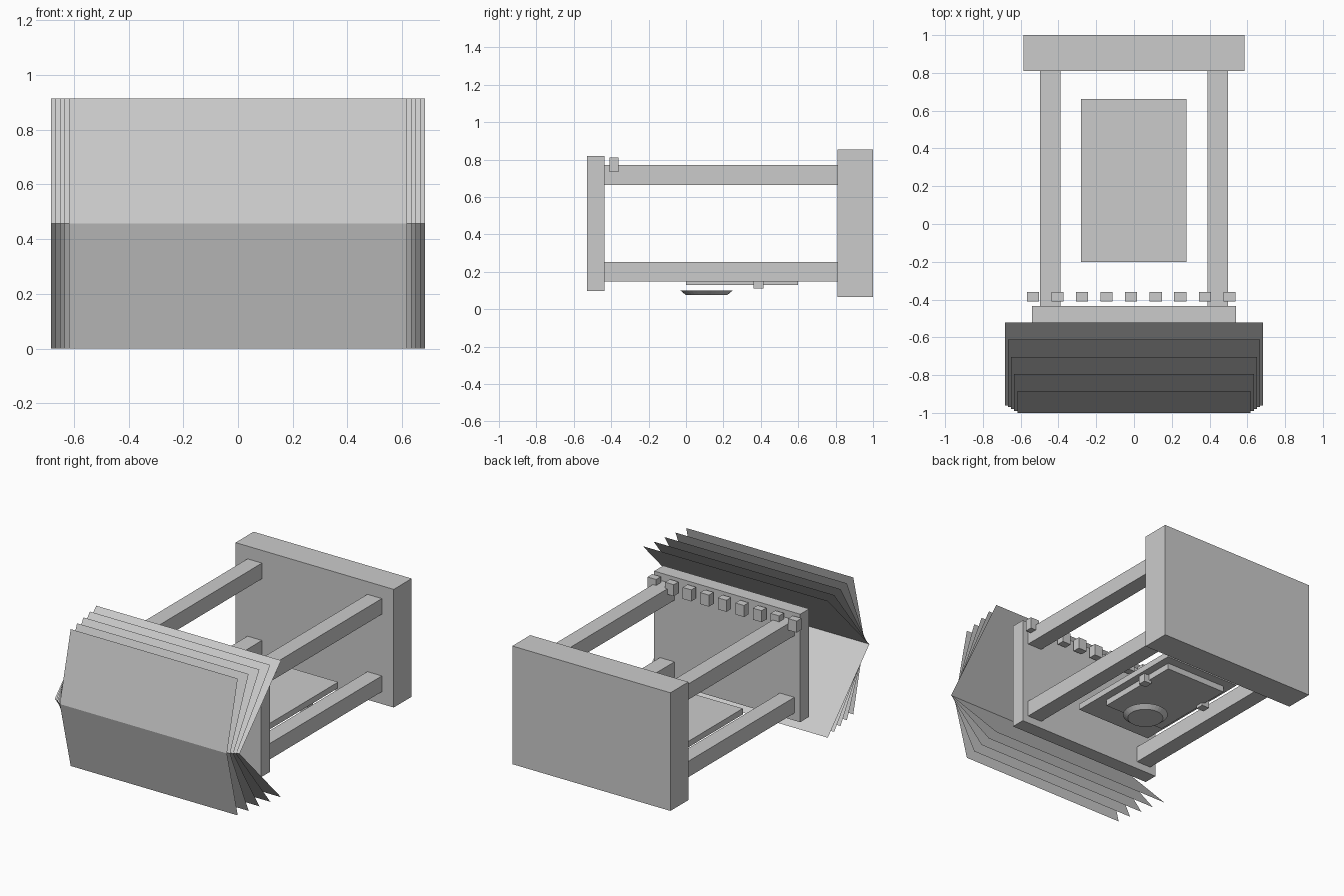
import bpy
import bmesh

cube = bpy.data.objects.get("Cube")
if cube:
    bpy.data.objects.remove(cube, do_unlink=True)

grey = bpy.data.materials.new("plain grey")
grey.use_nodes = True
grey.diffuse_color = (0.6, 0.6, 0.6, 1)
grey.node_tree.nodes["Principled BSDF"].inputs["Base Color"].default_value = (0.6, 0.6, 0.6, 1)


def finish(bm, name):
    mesh = bpy.data.meshes.new(name)
    bm.to_mesh(mesh)
    bm.free()
    mesh.materials.append(grey)
    obj = bpy.data.objects.new(name, mesh)
    bpy.context.collection.objects.link(obj)
    return obj


def box(name, xs, ys, zs):
    """Box given by its lower and upper limit on each axis."""
    bm = bmesh.new()
    bmesh.ops.create_cube(bm, size=1)
    for v in bm.verts:
        v.co = [lim[0] if c < 0 else lim[1] for c, lim in zip(v.co, (xs, ys, zs))]
    return finish(bm, name)


# End plates
box("back_plate", (-0.585, 0.585), (0.81, 1.0), (0.065, 0.855))
box("front_plate", (-0.54, 0.54), (-0.53, -0.435), (0.098, 0.82))

# Four rails joining the plates
for side, xs in (("right", (-0.497, -0.39)), ("left", (0.39, 0.497))):
    for level, zs in (("lower", (0.147, 0.253)), ("upper", (0.665, 0.77))):
        box(f"{level}_{side}_rail", xs, (-0.435, 0.81), zs)

# Row of small blocks behind the front plate
for i in range(9):
    x = -0.535 + 0.13 * i
    box(f"row_block_{i + 1}", (x - 0.032, x + 0.032), (-0.41, -0.36), (0.733, 0.81))

# Floating tray with a lower slab and two side tabs
box("tray", (-0.28, 0.278), (-0.2, 0.662), (0.17, 0.21))
box("tray_slab", (-0.225, 0.225), (0.0, 0.6), (0.13, 0.17))
for side, x in (("left", 0.235), ("right", -0.235)):
    box(f"{side}_tab", (x - 0.028, x + 0.028), (0.36, 0.415), (0.11, 0.165))

# Tapered disc under the tray
bm = bmesh.new()
bmesh.ops.create_cone(bm, cap_ends=True, segments=32, radius1=0.11, radius2=0.14, depth=0.025)
disc = finish(bm, "tapered_disc")
disc.location = (0, 0.11, 0.0875)

# Fan of thin creased sheets at the front, wider and more open towards the back
for i in range(5):
    half = 0.618 + 0.0165 * i
    crease = -1.0 + 0.01 * i
    edge = -0.885 + 0.091 * i
    bm = bmesh.new()
    rows = [[bm.verts.new((x, y, z)) for x in (-half, half)]
            for y, z in ((edge, 0), (crease, 0.458), (edge, 0.915))]
    for low, high in zip(rows, rows[1:]):
        bm.faces.new((low[0], low[1], high[1], high[0]))
    finish(bm, f"folded_sheet_{i + 1}")
